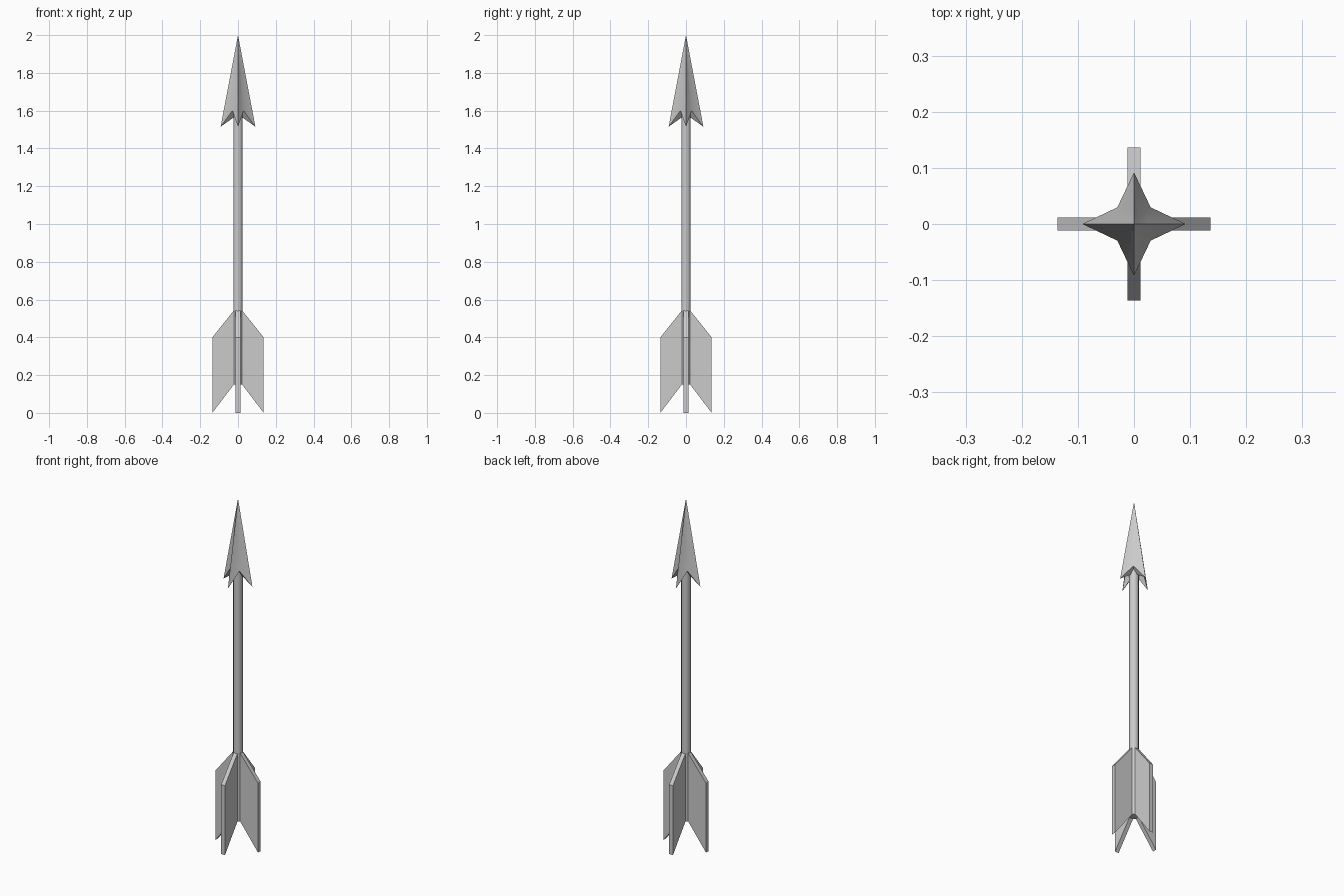
import bpy, bmesh
from math import cos, sin, pi, radians

if "Cube" in bpy.data.objects:
    bpy.data.objects.remove(bpy.data.objects["Cube"])


def finish(name, verts, faces, smooth=None):
    mesh = bpy.data.meshes.new(name)
    bm = bmesh.new()
    vs = [bm.verts.new(v) for v in verts]
    for f in faces:
        bm.faces.new([vs[i] for i in f])
    bmesh.ops.recalc_face_normals(bm, faces=bm.faces)
    bm.to_mesh(mesh)
    bm.free()
    ob = bpy.data.objects.new(name, mesh)
    bpy.context.collection.objects.link(ob)
    if smooth:
        bpy.ops.object.select_all(action='DESELECT')
        bpy.context.view_layer.objects.active = ob
        ob.select_set(True)
        bpy.ops.object.shade_smooth_by_angle(angle=radians(smooth))
    return ob


# Shaft
z0, z1 = 0.15, 1.62
bpy.ops.mesh.primitive_cylinder_add(vertices=12, radius=0.025, depth=z1 - z0,
                                    location=(0, 0, (z0 + z1) / 2))
bpy.context.object.name = "shaft"
bpy.ops.object.shade_smooth_by_angle(angle=radians(40))

# Arrowhead: four-barbed star tapering to a point, hollowed underneath
barb, valley = (0.092, 1.515), (0.042, 1.60)
verts = [(0, 0, 2.0), (0, 0, 1.58)]
for t in (0.25, 1.0):
    for i in range(8):
        r, z = valley if i % 2 else barb
        r, z = r * t, 2 + (z - 2) * t
        verts.append((r * cos(i * pi / 4), r * sin(i * pi / 4), z))
faces = []
for i in range(8):
    j = (i + 1) % 8
    faces += [(0, 2 + i, 2 + j), (2 + i, 10 + i, 10 + j, 2 + j), (1, 10 + j, 10 + i)]
finish("arrowhead", verts, faces, 60)

# Fletching: four swept vanes around the shaft
profile = [(0.0, 0.175), (0.022, 0.15), (0.136, 0.0), (0.136, 0.40), (0.02, 0.545), (0.0, 0.545)]
n, half = len(profile), 0.012
for k in range(4):
    vane_verts = [(x, s * half, z) for s in (-1, 1) for x, z in profile]
    vane_faces = [tuple(range(n)), tuple(range(n, 2 * n))]
    vane_faces += [(i, (i + 1) % n, n + (i + 1) % n, n + i) for i in range(n)]
    vane = finish(f"vane_{k + 1}", vane_verts, vane_faces)
    vane.rotation_euler.z = k * pi / 2
